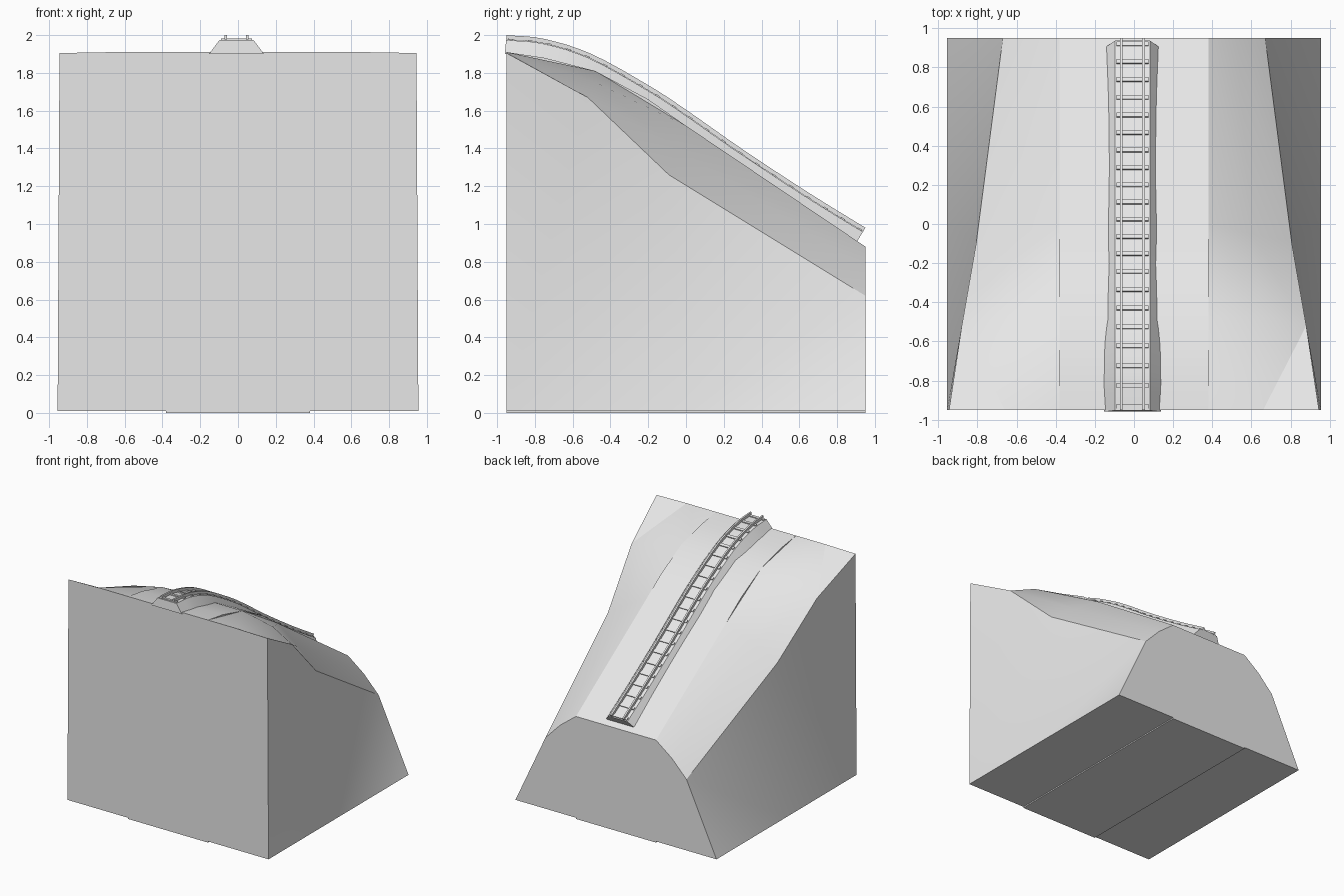
import bpy, bmesh, math
from mathutils import Vector

cube = bpy.data.objects.get("Cube")
if cube:
    bpy.data.objects.remove(cube)

grey = bpy.data.materials.new("plain_grey")
grey.use_nodes = True
grey.diffuse_color = (0.8, 0.8, 0.8, 1)
grey.node_tree.nodes["Principled BSDF"].inputs["Base Color"].default_value = (0.8, 0.8, 0.8, 1)


def finish(bm, name, angle=30):
    """Turn a bmesh into a named object with the shared material."""
    bmesh.ops.remove_doubles(bm, verts=bm.verts, dist=0.0005)
    bmesh.ops.recalc_face_normals(bm, faces=bm.faces)
    mesh = bpy.data.meshes.new(name)
    bm.to_mesh(mesh)
    bm.free()
    mesh.materials.append(grey)
    ob = bpy.data.objects.new(name, mesh)
    bpy.context.collection.objects.link(ob)
    if angle:
        bpy.ops.object.select_all(action="DESELECT")
        ob.select_set(True)
        bpy.context.view_layer.objects.active = ob
        bpy.ops.object.shade_smooth_by_angle(angle=math.radians(angle))
    return ob


def loft(bm, sections):
    """Skin a row of closed sections and cap both ends."""
    rings = [[bm.verts.new(p) for p in s] for s in sections]
    n = len(rings[0])
    for a, b in zip(rings, rings[1:]):
        for i in range(n):
            j = (i + 1) % n
            bm.faces.new((a[i], a[j], b[j], b[i]))
    bm.faces.new(rings[0])
    bm.faces.new(rings[-1][::-1])


# Middle of the hill: a side profile extruded across
INNER = 0.38
crest = [(-0.95, 1.91), (-0.75, 1.88), (-0.48, 1.81), (-0.2, 1.66), (0, 1.52), (0.95, 0.88)]
profile = [(-0.95, 0)] + crest + [(0.95, 0)]
bm = bmesh.new()
loft(bm, [[(x, y, z) for y, z in profile] for x in (-INNER, INNER)])
finish(bm, "hill_middle")

# Sloping flank: base y, ridge point, shoulder point, inner top (y, z)
rows = [
    (-0.95, (0.945, -0.95, 1.905), (0.66, -0.95, 1.91), crest[0]),
    (-0.95, (0.88, -0.52, 1.67), (0.66, -0.47, 1.745), crest[2]),
    (0, (0.805, -0.09, 1.26), (0.6, -0.05, 1.4), crest[4]),
    (0.95, (0.67, 0.95, 0.62), (0.53, 0.95, 0.765), crest[5]),
]
bm = bmesh.new()
loft(bm, [[(INNER, base, 0.01), (0.955, base, 0.01), ridge, shoulder, (INNER, *top)]
          for base, ridge, shoulder, top in rows])
bmesh.ops.remove_doubles(bm, verts=bm.verts, dist=0.0005)
bmesh.ops.triangulate(bm, faces=[f for f in bm.faces if len(f.verts) == 4])
flank = finish(bm, "hill_flanks", 22)
mirror = flank.modifiers.new("Mirror", "MIRROR")
mirror.use_mirror_merge = False

# Track line: smooth path through a few points of the rail top
keys = [Vector(p) for p in ((-0.95, 2), (-0.75, 1.98), (-0.5, 1.9), (-0.2, 1.735),
                            (0, 1.605), (0.3, 1.395), (0.65, 1.165), (0.95, 0.98))]


def path(t):
    """Point and downward normal at t from 0 to 1, as (y, z) pairs."""
    def at(u):
        u = min(max(u, 0), 1) * (len(keys) - 1)
        i = min(int(u), len(keys) - 2)
        f = u - i
        a, b = keys[i], keys[i + 1]
        ta = (b - keys[i - 1]) / 2 if i else b - a
        tb = (keys[i + 2] - a) / 2 if i + 2 < len(keys) else b - a
        return (a * (1 + 2 * f) * (1 - f) ** 2 + ta * f * (1 - f) ** 2
                + b * f * f * (3 - 2 * f) + tb * f * f * (f - 1))
    d = (at(t + 0.01) - at(t - 0.01)).normalized()
    return at(t), Vector((d.y, -d.x))


samples = [path(i / 28) for i in range(29)]
MID = -0.008


def sweep(name, outline):
    """Sweep an (x, depth below rail top) outline along the track."""
    bm = bmesh.new()
    loft(bm, [[(MID + x, *(p + n * d)) for x, d in outline] for p, n in samples])
    return finish(bm, name)


# Ballast bank and the two rails
sweep("ballast_bank", [(-0.145, 0.1), (-0.09, 0.026), (0.09, 0.026), (0.145, 0.1)])
for side, x in (("right", -0.057), ("left", 0.057)):
    w = 0.007
    sweep(side + "_rail", [(x - w, 0.024), (x - w, 0), (x + w, 0), (x + w, 0.024)])

# Sleepers spaced evenly by distance along the track
lengths = [0]
for (p, _), (q, _) in zip(samples, samples[1:]):
    lengths.append(lengths[-1] + (q - p).length)
COUNT = 21
bm = bmesh.new()
for k in range(COUNT):
    want = 0.02 + (lengths[-1] - 0.04) * k / (COUNT - 1)
    i = max(j for j in range(len(samples) - 1) if lengths[j] <= want)
    f = (want - lengths[i]) / (lengths[i + 1] - lengths[i])
    p, n = path((i + f) / 28)
    along = Vector((-n.y, n.x)) * 0.012
    loft(bm, [[(MID + x, *(p + along * s + n * d))
               for s, d in ((-1, 0.03), (-1, 0.018), (1, 0.018), (1, 0.03))]
              for x in (-0.082, 0.082)])
finish(bm, "sleepers", 0)
